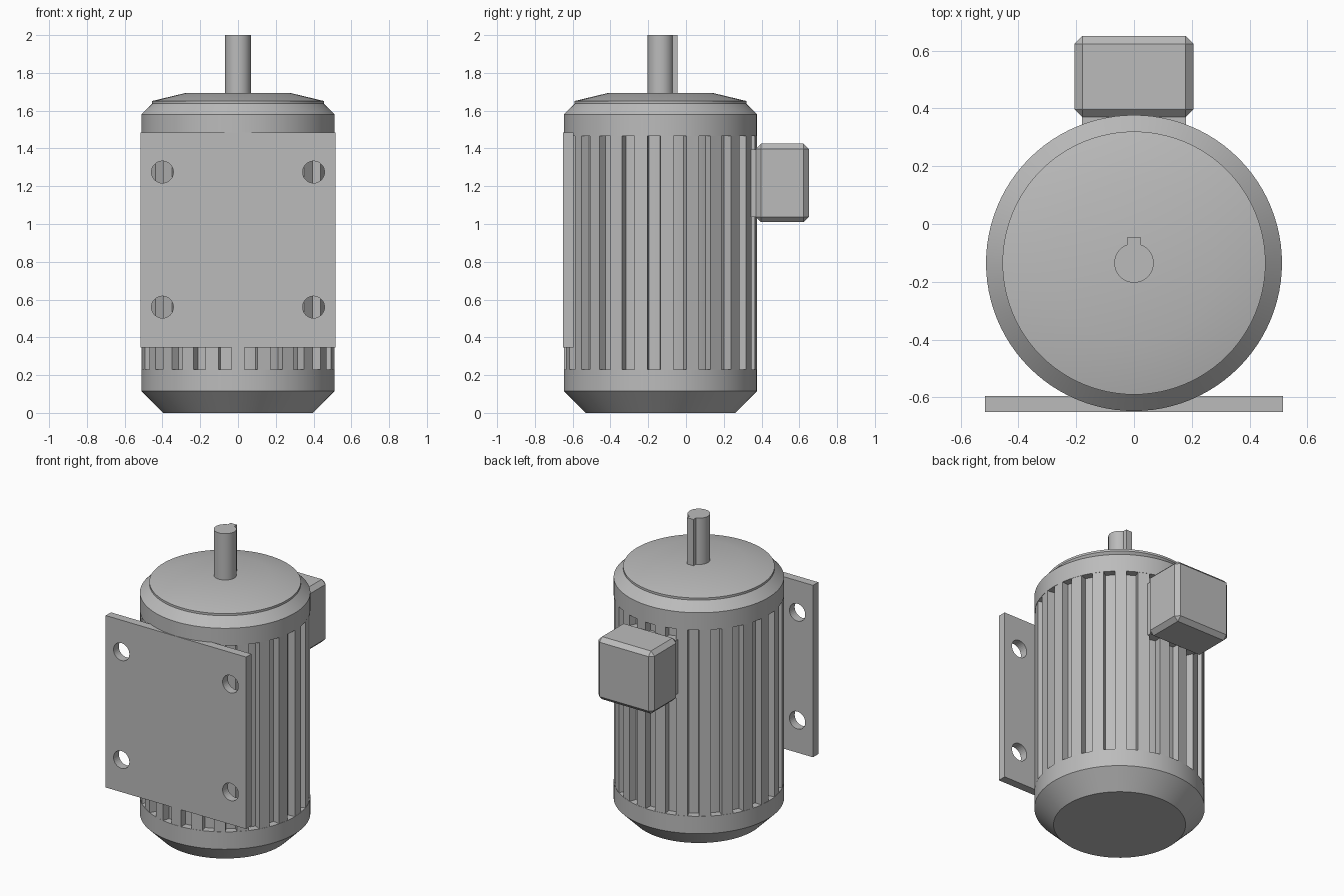
import bpy, bmesh, math
from mathutils import Matrix, Vector

if "Cube" in bpy.data.objects:
    bpy.data.objects.remove(bpy.data.objects["Cube"], do_unlink=True)

AXIS_Y = -0.135   # motor axis
SEGMENTS = 96
FINS = 23

grey = bpy.data.materials.new("machine grey")
grey.use_nodes = True
grey.diffuse_color = (0.5, 0.5, 0.5, 1)
grey.node_tree.nodes["Principled BSDF"].inputs["Base Color"].default_value = (0.5, 0.5, 0.5, 1)


def make_object(name, bm, smooth=False):
    bmesh.ops.recalc_face_normals(bm, faces=bm.faces)
    mesh = bpy.data.meshes.new(name)
    bm.to_mesh(mesh)
    bm.free()
    mesh.materials.append(grey)
    obj = bpy.data.objects.new(name, mesh)
    bpy.context.collection.objects.link(obj)
    if smooth:
        bpy.ops.object.select_all(action="DESELECT")
        obj.select_set(True)
        bpy.context.view_layer.objects.active = obj
        bpy.ops.object.shade_smooth_by_angle(angle=math.radians(25))
    return obj


def lathe(name, profile):
    """Spin (radius, height) points about the motor axis."""
    bm = bmesh.new()
    verts = [bm.verts.new((r, AXIS_Y, z)) for r, z in profile]
    edges = [bm.edges.new(pair) for pair in zip(verts, verts[1:])]
    bmesh.ops.spin(bm, geom=verts + edges, cent=(0, AXIS_Y, 0), axis=(0, 0, 1),
                   angle=math.tau, steps=SEGMENTS)
    bmesh.ops.remove_doubles(bm, verts=bm.verts, dist=0.0005)
    return make_object(name, bm, smooth=True)


def add_box(bm, low, high, turn=Matrix()):
    low, high = Vector(low), Vector(high)
    place = Matrix.Translation((low + high) / 2) @ Matrix.Diagonal((high - low).to_4d())
    place[3][3] = 1
    return bmesh.ops.create_cube(bm, size=1, matrix=turn @ place)["verts"]


def box(name, low, high, chamfer=0):
    bm = bmesh.new()
    add_box(bm, low, high)
    if chamfer:
        bmesh.ops.bevel(bm, geom=bm.edges[:], offset=chamfer, segments=1, affect="EDGES")
    return make_object(name, bm)


# Housing: rear cover, finned core and front cover
lathe("rear_cover", [(0, 0), (0.397, 0), (0.512, 0.115), (0.512, 0.23), (0, 0.23)])
lathe("housing_core", [(0, 0.2), (0.465, 0.2), (0.465, 1.5), (0, 1.5)])
lathe("front_cover", [(0, 1.465), (0.512, 1.465), (0.512, 1.58), (0.455, 1.637), (0, 1.637)])
lathe("end_cap", [(0, 1.63), (0.455, 1.63), (0.455, 1.651), (0.28, 1.693), (0, 1.693)])

# Cooling fins around the core
bm = bmesh.new()
for i in range(FINS):
    turn = Matrix.Translation((0, AXIS_Y, 0)) @ Matrix.Rotation(math.tau * i / FINS, 4, "Z")
    add_box(bm, (-0.035, -0.51, 0.22), (0.035, -0.44, 1.475), turn)
make_object("cooling_fins", bm)

# Output shaft with its key
lathe("shaft", [(0, 1.65), (0.068, 1.65), (0.068, 2), (0, 2)])
box("shaft_key", (-0.023, AXIS_Y, 1.65), (0.023, -0.045, 2))

# Mounting plate with four bolt holes
plate = box("mounting_plate", (-0.515, -0.65, 0.345), (0.515, -0.595, 1.485))
bm = bmesh.new()
for x in (-0.4, 0.4):
    for z in (0.56, 1.275):
        bmesh.ops.create_cone(bm, cap_ends=True, segments=32, radius1=0.058, radius2=0.058,
                              depth=0.2, matrix=Matrix.Translation((x, -0.62, z))
                              @ Matrix.Rotation(math.pi / 2, 4, "X"))
cutter = make_object("bolt_hole_cutter", bm)
cutter.hide_render = True
cutter.hide_viewport = True
holes = plate.modifiers.new("bolt_holes", "BOOLEAN")
holes.operation = "DIFFERENCE"
holes.solver = "EXACT"
holes.object = cutter

# Terminal box on its neck
box("terminal_neck", (-0.18, 0.2, 1.037), (0.18, 0.39, 1.395))
box("terminal_box", (-0.206, 0.37, 1.01), (0.206, 0.65, 1.425), chamfer=0.027)
